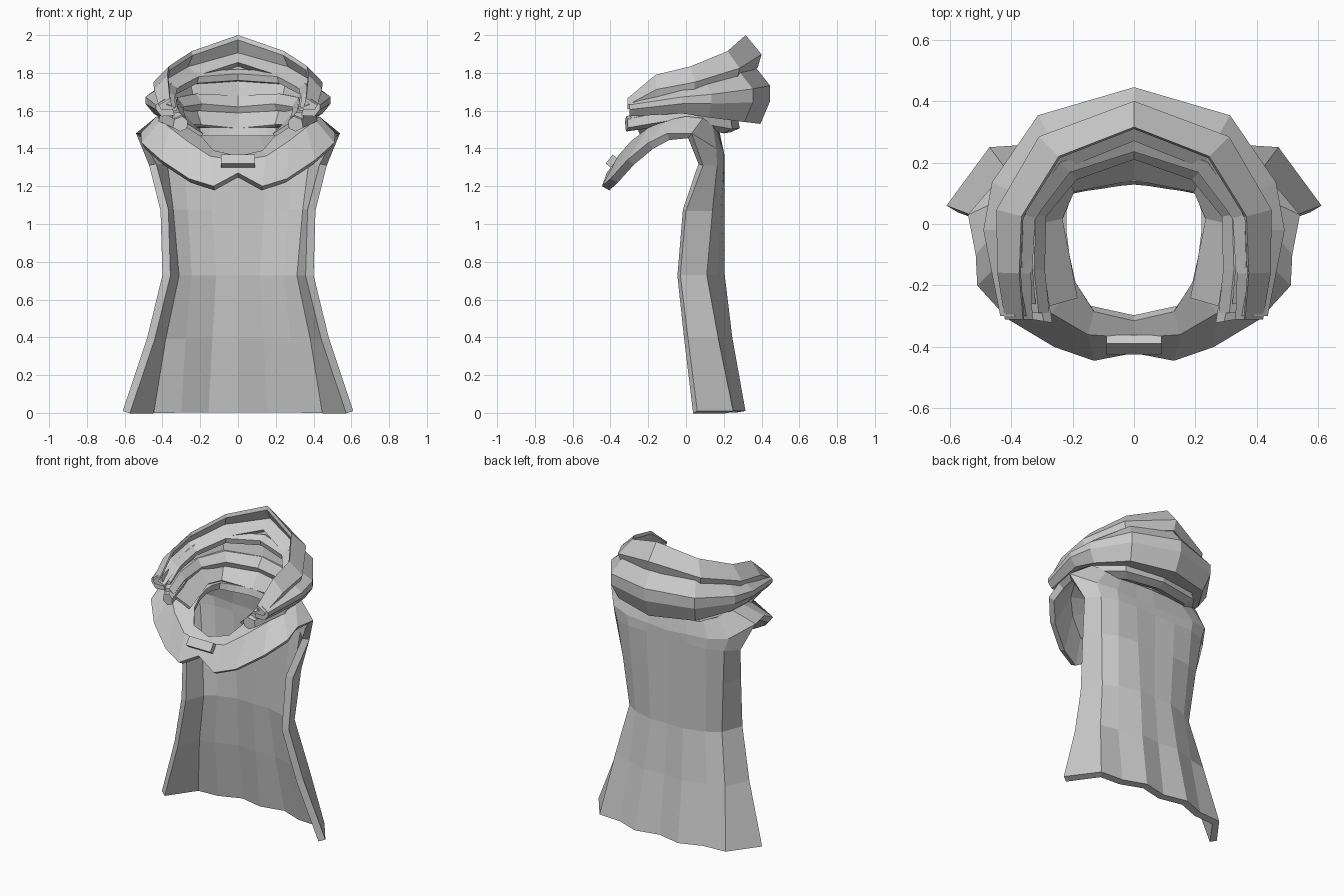
import bpy, bmesh, math
from mathutils import Vector


def finish(name, bm, thick=0, offset=-1, recalc=False):
    bmesh.ops.remove_doubles(bm, verts=bm.verts[:], dist=0.0005)
    if recalc:
        bmesh.ops.recalc_face_normals(bm, faces=bm.faces[:])
    me = bpy.data.meshes.new(name)
    bm.to_mesh(me)
    bm.free()
    ob = bpy.data.objects.new(name, me)
    bpy.context.collection.objects.link(ob)
    mir = ob.modifiers.new("mirror", 'MIRROR')
    mir.merge_threshold = 0.002
    if thick:
        s = ob.modifiers.new("thickness", 'SOLIDIFY')
        s.thickness = thick
        s.offset = offset
    return ob


def grid(bm, rows):
    # rows run top to bottom, columns from front to back
    vs = [[bm.verts.new(p) for p in r] for r in rows]
    for a, b in zip(vs, vs[1:]):
        for i in range(len(a) - 1):
            bm.faces.new((a[i], b[i], b[i + 1], a[i + 1]))


def roll(name, profile, stations):
    # cloth fold: a scaled profile swept from back centre to the front tip
    bm = bmesh.new()
    rings = []
    for x, y, z, ang, su, sv in stations:
        a = math.radians(ang)
        d = Vector((math.sin(a), math.cos(a), 0))
        rings.append([bm.verts.new(Vector((x, y, z + v * sv)) + d * u * su)
                      for u, v in profile])
    n = len(profile)
    for a, b in zip(rings, rings[1:]):
        for i in range(n):
            bm.faces.new((a[i], a[(i + 1) % n], b[(i + 1) % n], b[i]))
    bm.faces.new(rings[-1])
    return finish(name, bm, recalc=True)


# Shoulder mantle: neck, shoulder ridge and outer edge
neck = [(0, -.315, 1.36), (.13, -.285, 1.39), (.19, -.19, 1.46), (.21, -.1, 1.50),
        (.22, -.02, 1.51), (.22, .04, 1.51), (.2, .1, 1.51), (.15, .115, 1.51),
        (.1, .125, 1.51), (.05, .135, 1.51), (0, .14, 1.51)]
ridge = [(0, -.37, 1.335), (.15, -.36, 1.36), (.27, -.29, 1.44), (.36, -.2, 1.51),
         (.41, -.1, 1.55), (.43, 0, 1.57), (.41, .09, 1.56), (.33, .14, 1.53),
         (.23, .16, 1.51), (.12, .17, 1.50), (0, .175, 1.50)]
edge = [(0, -.42, 1.27), (.13, -.445, 1.20), (.26, -.40, 1.24), (.41, -.31, 1.34),
        (.51, -.2, 1.43), (.515, -.1, 1.48), (.54, .03, 1.48), (.43, .16, 1.40),
        (.30, .2, 1.38), (.15, .2, 1.37), (0, .205, 1.36)]
# Hanging cape: plan outline at each height, side edge to back centre
cape = [(1.31, [(.47, .09), (.40, .165), (.29, .2), (.15, .205), (0, .2)]),
        (1.07, [(.41, 0), (.375, .14), (.28, .185), (.14, .205), (0, .2)]),
        (.73, [(.40, -.03), (.345, .11), (.26, .165), (.12, .205), (0, .20)]),
        (.40, [(.48, .01), (.41, .17), (.29, .195), (.14, .245), (0, .23)]),
        (.01, [(.61, .06), (.47, .25), (.31, .26), (.16, .315), (0, .28)])]
bm = bmesh.new()
grid(bm, [neck, ridge, edge])
grid(bm, [edge[6:]] + [[(x, y, z) for x, y in r] for z, r in cape])
finish("cape_and_mantle", bm, 0.045)

# Hood lining rising from the neck into the folds
bm = bmesh.new()
grid(bm, [
    [(.38, -.2, 1.67), (.38, 0, 1.73), (.27, .22, 1.80), (0, .31, 1.85)],
    [(.33, -.28, 1.56), (.33, 0, 1.62), (.23, .18, 1.62), (0, .25, 1.60)],
    [(.19, -.24, 1.47), (.24, .02, 1.52), (.2, .11, 1.52), (0, .15, 1.50)]])
finish("hood_lining", bm, 0.02, 0)

# Hood folds, top to bottom
roll("hood_crown_fold",
     [(-.4, .7), (-.3, 1), (1, -.2), (.7, -1), (-.5, -1), (-1, -.7), (.1, -.1)],
     [(0, .335, 1.915, 0, .065, .085), (.26, .235, 1.84, 45, .07, .075),
      (.385, .03, 1.765, 75, .065, .07), (.39, -.16, 1.725, 88, .055, .065),
      (.375, -.31, 1.635, 90, .045, .03)])
roll("hood_back_fold",
     [(-.5, 1), (.1, 1), (1, .35), (1, -.2), (.4, -1), (-1, -.9)],
     [(0, .36, 1.68, 0, .085, .15), (.27, .28, 1.67, 30, .085, .13),
      (.385, .10, 1.655, 65, .085, .09), (.42, -.02, 1.65, 90, .07, .065),
      (.385, -.30, 1.615, 90, .05, .045)])
roll("hood_lower_fold",
     [(-1, .4), (-.3, 1), (.8, .6), (1, -.5), (0, -1), (-.9, -.6)],
     [(0, .235, 1.53, 0, .05, .045), (.23, .2, 1.525, 40, .06, .045),
      (.35, .05, 1.56, 75, .06, .05), (.36, -.1, 1.57, 90, .06, .05),
      (.305, -.315, 1.53, 80, .04, .04)])
roll("hood_inner_fold",
     [(-1, .3), (0, 1), (1, .5), (1, -1), (-.8, -.7)],
     [(0, .28, 1.785, 0, .045, .035), (.24, .2, 1.77, 45, .045, .035),
      (.36, .03, 1.71, 75, .04, .035), (.365, -.14, 1.67, 90, .035, .035),
      (.35, -.26, 1.61, 90, .03, .025)])
roll("hood_drooping_fold",
     [(-1, -.2), (0, 1), (1, .9), (1, -1), (-.6, -1)],
     [(0, .255, 1.63, 0, .045, .05), (.22, .175, 1.645, 45, .045, .045),
      (.32, .03, 1.63, 80, .035, .04), (.325, -.15, 1.61, 90, .035, .035),
      (.31, -.29, 1.565, 90, .035, .025)])

# Clasp bar at the throat
bpy.ops.mesh.primitive_cube_add(size=1, location=(0, -.393, 1.333),
                                rotation=(math.radians(-38), 0, 0))
clasp = bpy.context.object
clasp.name = "clasp"
for v in clasp.data.vertices:
    v.co.x *= .18
    v.co.y *= .035
    v.co.z *= .06
